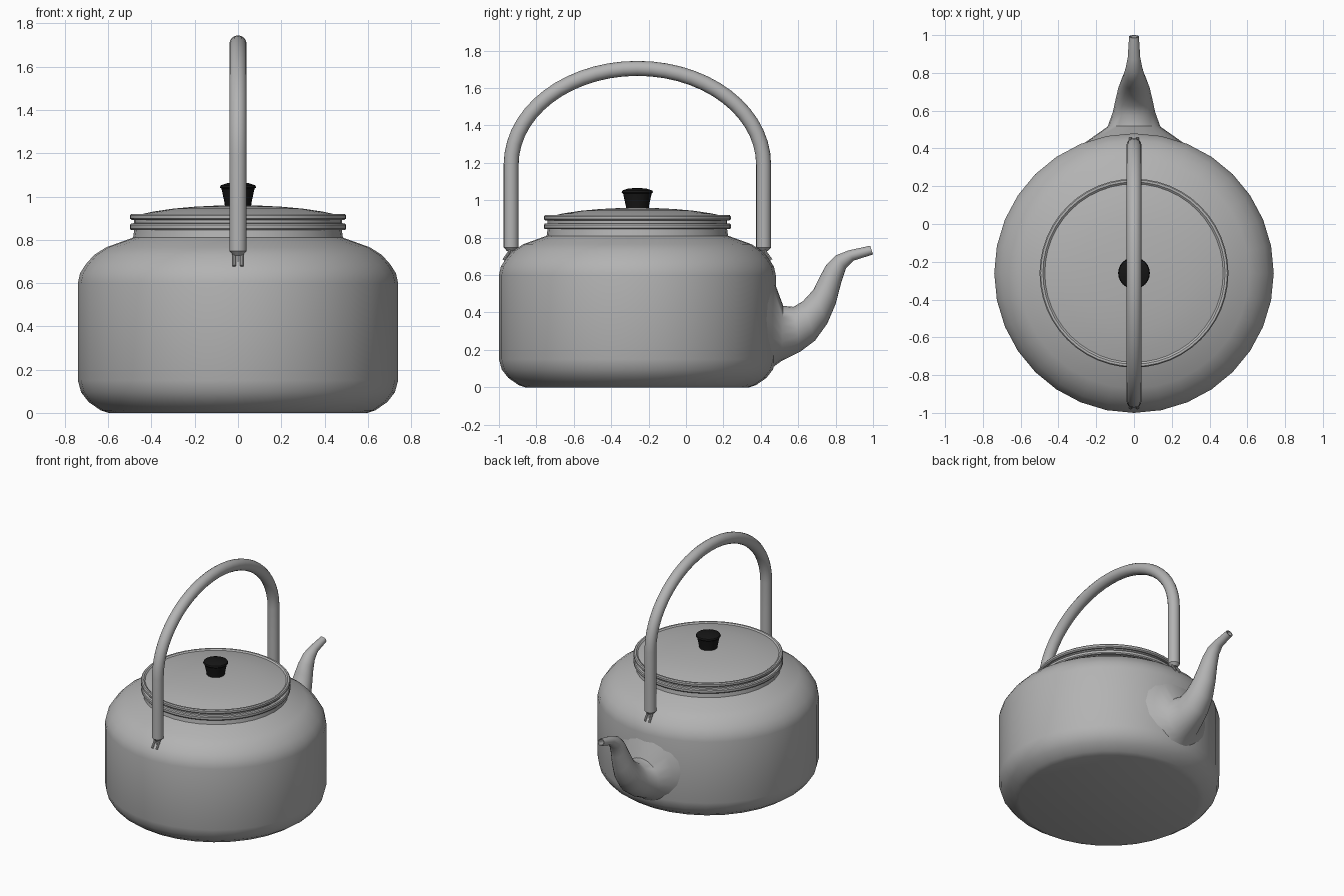
import bpy, bmesh, math
from mathutils import Vector

if "Cube" in bpy.data.objects:
    bpy.data.objects.remove(bpy.data.objects["Cube"])

CY = -0.26  # y of the kettle axis


def material(name, c):
    m = bpy.data.materials.new(name)
    m.diffuse_color = (c, c, c, 1)
    m.use_nodes = True
    m.node_tree.nodes["Principled BSDF"].inputs["Base Color"].default_value = m.diffuse_color
    return m


steel = material("brushed grey", 0.45)
black = material("black plastic", 0.008)


def finish(name, bm, mat, angle=35):
    bmesh.ops.recalc_face_normals(bm, faces=bm.faces)
    me = bpy.data.meshes.new(name)
    bm.to_mesh(me)
    bm.free()
    ob = bpy.data.objects.new(name, me)
    bpy.context.collection.objects.link(ob)
    me.materials.append(mat)
    bpy.ops.object.select_all(action='DESELECT')
    ob.select_set(True)
    bpy.context.view_layer.objects.active = ob
    bpy.ops.object.shade_smooth_by_angle(angle=math.radians(angle))
    return ob


def loft(name, rings, mat, angle=35):
    """Skin a list of rings of points and cap both ends."""
    bm = bmesh.new()
    vr = [[bm.verts.new(p) for p in r] for r in rings]
    n = len(vr[0])
    for a, b in zip(vr, vr[1:]):
        for i in range(n):
            j = (i + 1) % n
            bm.faces.new((a[i], a[j], b[j], b[i]))
    bm.faces.new(vr[0])
    bm.faces.new(vr[-1])
    return finish(name, bm, mat, angle)


def lathe(name, profile, mat, n=32, angle=35):
    return loft(name, [[(r * math.cos(2 * math.pi * i / n), CY + r * math.sin(2 * math.pi * i / n), z)
                        for i in range(n)] for r, z in profile], mat, angle)


def tube(name, path, mat, n=12, x=0.0):
    """Round tube along (y, z, radius) points in the plane of the handle."""
    rings = []
    for k, (y, z, r) in enumerate(path):
        p, q = path[max(k - 1, 0)], path[min(k + 1, len(path) - 1)]
        t = Vector((0, q[0] - p[0], q[1] - p[1])).normalized()
        u = t.cross(Vector((1, 0, 0)))
        rings.append([Vector((x + r * math.cos(a), y, z)) + u * r * math.sin(a)
                      for a in (2 * math.pi * i / n for i in range(n))])
    return loft(name, rings, mat, 40)


# Body with shoulder, neck and lip
lathe("body", [(0.60, 0), (0.635, 0.012), (0.69, 0.05), (0.725, 0.095), (0.74, 0.15), (0.74, 0.60),
               (0.73, 0.645), (0.705, 0.685), (0.665, 0.73), (0.61, 0.765), (0.485, 0.81),
               (0.48, 0.845)], steel)
lathe("neck_lip", [(0.47, 0.845), (0.495, 0.845), (0.50, 0.852), (0.50, 0.868), (0.495, 0.875),
                   (0.48, 0.877), (0.48, 0.90)], steel, 48)

# Lid with rolled rim and shallow dome
lathe("lid", [(0.47, 0.892), (0.492, 0.892), (0.50, 0.899), (0.50, 0.913), (0.494, 0.92),
              (0.482, 0.92), (0.472, 0.912), (0.40, 0.929), (0.30, 0.944), (0.20, 0.953),
              (0.10, 0.958), (0.02, 0.96)], steel, 48)

# Knob
lathe("lid_knob", [(0.06, 0.945), (0.062, 0.97), (0.076, 1.035), (0.084, 1.042), (0.08, 1.052),
                   (0.05, 1.062), (0.01, 1.066)], black, 24)

# Arched handle: straight legs joined by a half ellipse
H = 0.675
leg = [(-H, 0.728, 0.022), (-H, 0.748, 0.04), (-H, 0.95, 0.04)]
arch = [(-H * math.cos(math.pi * i / 28), 1.19 + 0.515 * math.sin(math.pi * i / 28), 0.04)
        for i in range(29)]
path = leg + arch + [(-y, z, r) for y, z, r in reversed(leg)]
tube("handle", [(CY + y, z, r) for y, z, r in path], steel, 16)

# Twin wire prongs that hold each handle end
for side, s in (("front", -1), ("back", 1)):
    for x in (-0.018, 0.018):
        tube(side + "_handle_prong", [(CY + s * 0.672, 0.75, 0.008), (CY + s * 0.69, 0.715, 0.008),
                                      (CY + s * 0.715, 0.68, 0.008)], steel, 8, x)
    tube(side + "_handle_pin", [(CY + s * 0.66, 0.75, 0.016), (CY + s * 0.68, 0.69, 0.016)], steel, 8)

# Spout: rings from top point (y, z), bottom point (y, z) and half width
sections = [(0.405, 0.72, 0.40, 0.05, 0.30), (0.47, 0.57, 0.455, 0.10, 0.215),
            (0.52, 0.435, 0.51, 0.14, 0.14), (0.575, 0.43, 0.61, 0.19, 0.112),
            (0.625, 0.46, 0.69, 0.25, 0.098), (0.68, 0.52, 0.755, 0.34, 0.084),
            (0.715, 0.59, 0.80, 0.445, 0.068), (0.75, 0.655, 0.83, 0.56, 0.054),
            (0.80, 0.705, 0.855, 0.635, 0.044), (0.87, 0.732, 0.895, 0.677, 0.033),
            (0.985, 0.757, 1.0, 0.71, 0.026), (0.987, 0.751, 0.998, 0.716, 0.02),
            (0.93, 0.738, 0.94, 0.705, 0.018)]
N = 20
rings = []
for ty, tz, by, bz, w in sections:
    c = Vector((0, (ty + by) / 2, (tz + bz) / 2))
    u = Vector((0, (ty - by) / 2, (tz - bz) / 2))
    rings.append([c + u * math.cos(2 * math.pi * i / N) + Vector((w * math.sin(2 * math.pi * i / N), 0, 0))
                  for i in range(N)])
loft("spout", rings, steel, 50)
